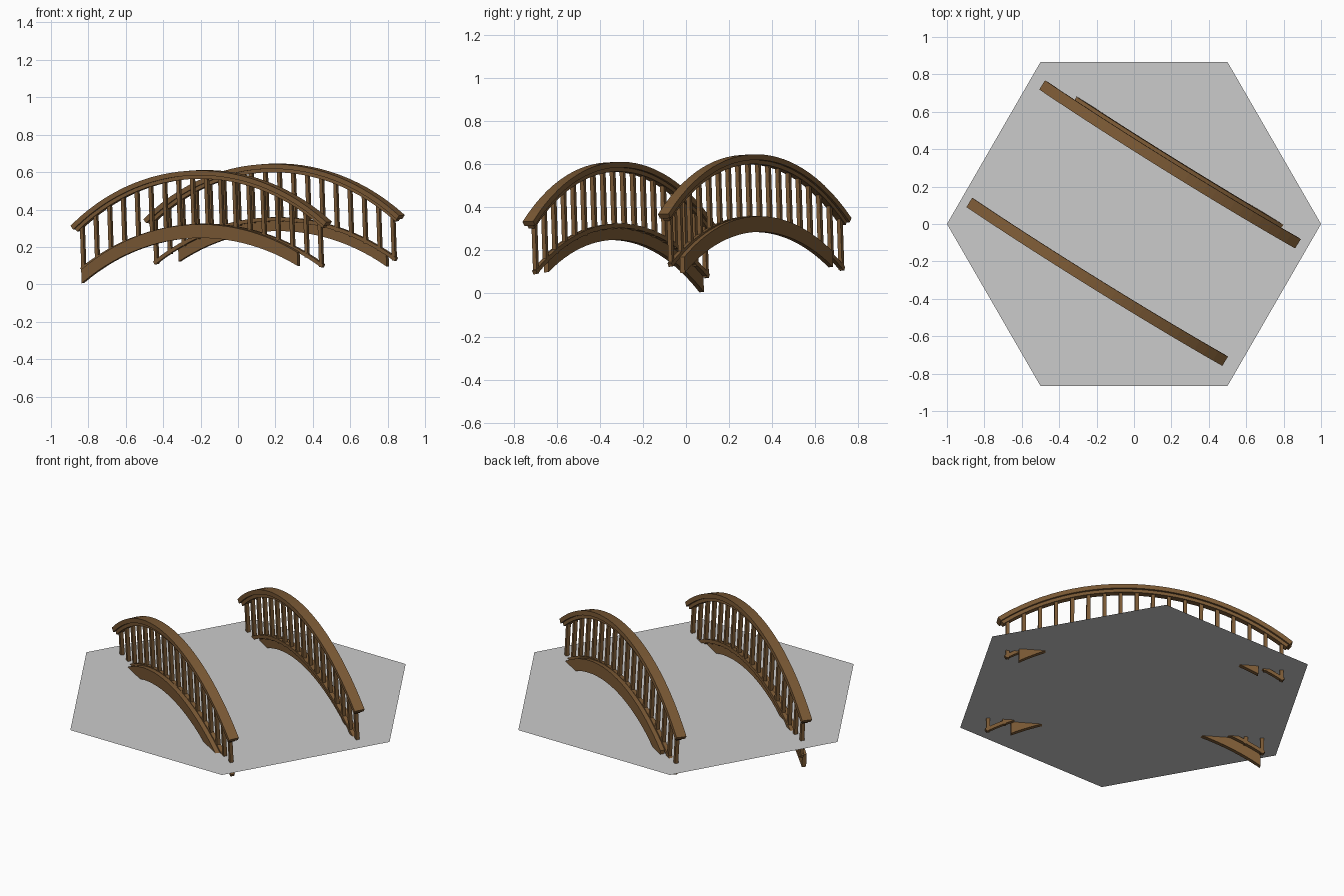
import bpy, bmesh, math
from mathutils import Matrix

if "Cube" in bpy.data.objects:
    bpy.data.objects.remove(bpy.data.objects["Cube"])


def material(name, rgb):
    m = bpy.data.materials.new(name)
    m.diffuse_color = (*rgb, 1)
    m.use_nodes = True
    m.node_tree.nodes["Principled BSDF"].inputs["Base Color"].default_value = m.diffuse_color
    return m


WOOD = material("brown wood", (0.2, 0.102, 0.036))
GREY = material("light grey", (0.6, 0.6, 0.6))

# the railings lie diagonally and are slightly rolled and pitched
PLACE = (Matrix.Rotation(math.radians(-31.8), 4, 'Z')
         @ Matrix.Translation((0, 0.019, 0))
         @ Matrix.Rotation(math.radians(2.7), 4, 'X')
         @ Matrix.Rotation(math.radians(-0.7), 4, 'Y'))


def finish(name, bm, mat, matrix=Matrix()):
    bmesh.ops.recalc_face_normals(bm, faces=bm.faces)
    me = bpy.data.meshes.new(name)
    bm.to_mesh(me)
    bm.free()
    me.materials.append(mat)
    ob = bpy.data.objects.new(name, me)
    ob.matrix_world = matrix
    bpy.context.collection.objects.link(ob)
    return ob


def arc_z(x, crest, r):
    return crest - r + math.sqrt(r * r - x * x)


def arc_bar(name, x0, x1, y0, y1, crest, depth, r, radial=True, steps=28):
    """Rectangular bar bent along an arc, crest at x = 0."""
    bm = bmesh.new()
    rings = []
    for i in range(steps + 1):
        x = x0 + (x1 - x0) * i / steps
        z = arc_z(x, crest, r)
        if radial:
            k = (r - depth) / r
            xb, zb = x * k, crest - r + (z - crest + r) * k
        else:
            xb, zb = x, z - depth
        rings.append([bm.verts.new(p) for p in
                      ((x, y0, z), (x, y1, z), (xb, y1, zb), (xb, y0, zb))])
    for a, b in zip(rings, rings[1:]):
        for j in range(4):
            k = (j + 1) % 4
            bm.faces.new((a[j], a[k], b[k], b[j]))
    bm.faces.new(rings[0])
    bm.faces.new(rings[-1])
    return finish(name, bm, WOOD, PLACE)


def railing(prefix, y, side, beam0, beam1):
    # handrail: wide cap with a narrower rail below
    arc_bar(prefix + "_handrail_cap", -0.805, 0.805, y - 0.029, y + 0.029, 0.628, 0.026, 1.276)
    arc_bar(prefix + "_handrail_under", -0.785, 0.785, y - 0.017, y + 0.017, 0.603, 0.02, 1.251)
    # thin lower rail carrying the balusters
    arc_bar(prefix + "_lower_rail", -0.765, 0.765, y - 0.011, y + 0.011, 0.342, 0.02, 1.4)
    # arched beam on the outer side
    a, b = sorted((y + side * 0.011, y + side * 0.036))
    arc_bar(prefix + "_arched_beam", beam0, beam1, a, b, 0.34, 0.073, 1.3, radial=False)
    # balusters
    bm = bmesh.new()
    count = 18
    for i in range(count):
        x = -0.748 + 1.496 * i / (count - 1)
        lo = arc_z(x, 0.318, 1.4)
        hi = arc_z(x, 0.595, 1.25)
        bmesh.ops.create_cube(bm, size=1, matrix=Matrix.Translation((x, y, (lo + hi) / 2))
                              @ Matrix.Diagonal((0.02, 0.02, hi - lo, 1)))
    finish(prefix + "_balusters", bm, WOOD, PLACE)


railing("front", -0.37, -1, -0.743, 0.62)
railing("back", 0.37, 1, -0.617, 0.69)

# flat hexagonal base plate
bm = bmesh.new()
verts = [bm.verts.new((math.cos(i * math.pi / 3), math.sin(i * math.pi / 3), 0.173)) for i in range(6)]
bm.faces.new(verts)
plate = finish("hexagon_base", bm, GREY)
if plate.data.polygons[0].normal.z < 0:
    plate.data.flip_normals()
